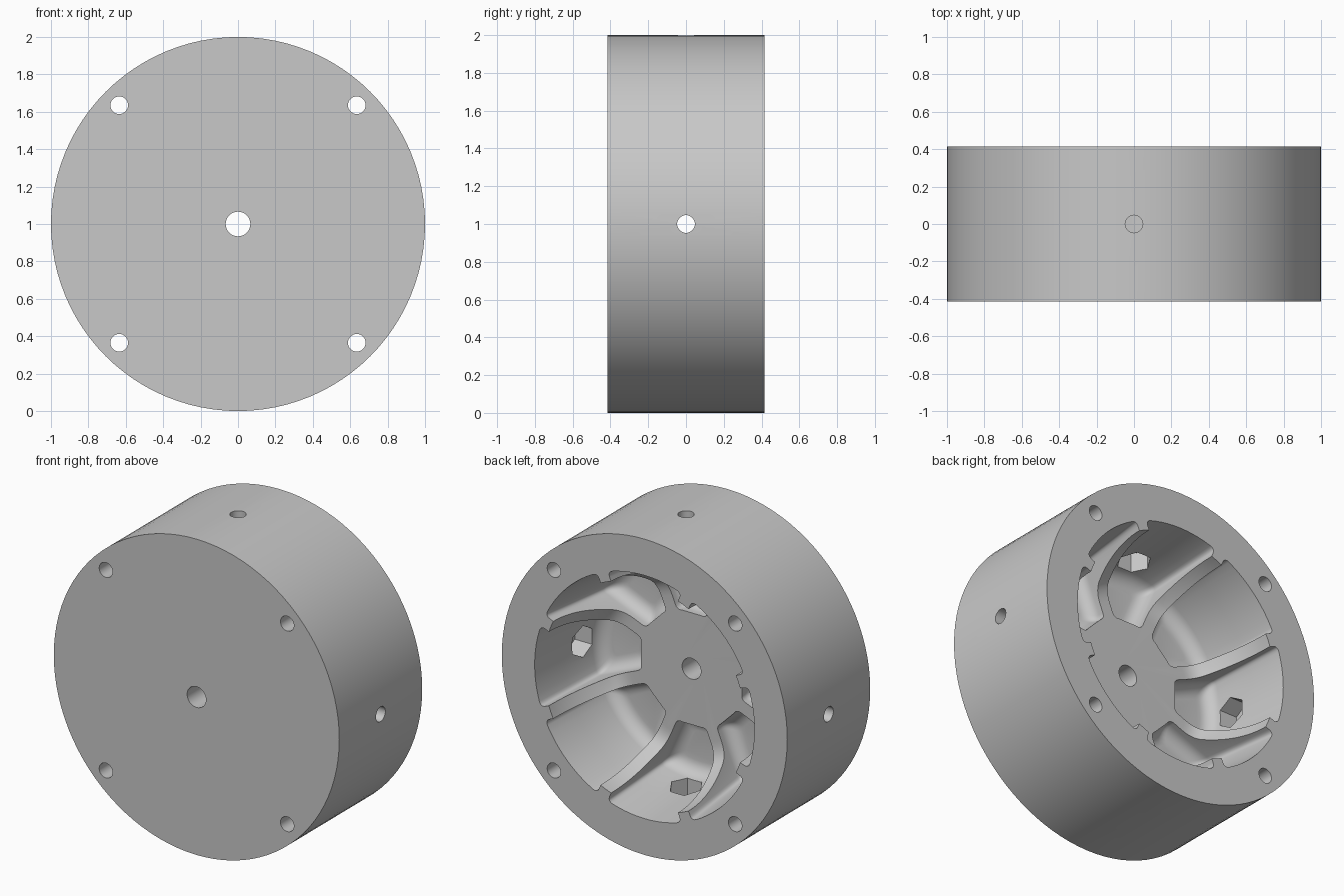
import bpy, bmesh
from math import sin, cos, tan, asin, pi, radians
from mathutils import Vector

old = bpy.data.objects.get("Cube")
if old:
    bpy.data.objects.remove(old, do_unlink=True)

HALF = 0.415            # half thickness of the drum
CENTRE = Vector((0, 0, 1))

grey = bpy.data.materials.new("grey")
grey.use_nodes = True
colour = (0.58, 0.58, 0.58, 1)
grey.diffuse_color = colour
grey.node_tree.nodes["Principled BSDF"].inputs["Base Color"].default_value = colour


def place(r, a, d):
    """Point at radius r, angle a and depth d below the back face."""
    return Vector((r * cos(a), HALF - d, 1 + r * sin(a)))


def loft(name, rings):
    """Closed solid through rings with equal point counts."""
    bm = bmesh.new()
    loops = [[bm.verts.new(p) for p in ring] for ring in rings]
    n = len(loops[0])
    for a, b in zip(loops, loops[1:]):
        for i in range(n):
            j = (i + 1) % n
            bm.faces.new((a[i], a[j], b[j], b[i]))
    bm.faces.new(loops[0])
    bm.faces.new(loops[-1])
    bmesh.ops.recalc_face_normals(bm, faces=bm.faces)
    mesh = bpy.data.meshes.new(name)
    bm.to_mesh(mesh)
    bm.free()
    mesh.materials.append(grey)
    obj = bpy.data.objects.new(name, mesh)
    bpy.context.collection.objects.link(obj)
    return obj


def rod(name, start, end, radius, sides, tip):
    """Prism from start to end with one corner pointing along tip."""
    u = Vector(tip)
    v = (end - start).normalized().cross(u)
    turn = [2 * pi * i / sides for i in range(sides)]
    return loft(name, [[p + radius * (u * cos(t) + v * sin(t)) for t in turn]
                       for p in (start, end)])


def bend(a, c, b, steps=5):
    """Rounded corner from a to b around c."""
    ts = [i / steps for i in range(steps + 1)]
    return [a * (1 - t) ** 2 + c * 2 * t * (1 - t) + b * t * t for t in ts]


def pocket_ring(mid, d, inset, outer):
    """Rounded sector outline between two parallel-sided ribs."""
    inner, gap, soft = 0.36 + inset, 0.04 + inset, 0.035
    half = pi / 8

    def arc_angle(r):
        return half - asin(gap / r)

    def at(r, a):
        return Vector((r * cos(a), r * sin(a), 0))
    ao, ai = arc_angle(outer), arc_angle(inner)
    so, si = soft / outer, min(soft / inner, ai * 0.6)
    pts = bend(at(outer - soft, -arc_angle(outer - soft)), at(outer, -ao), at(outer, -ao + so))
    pts += [at(outer, (ao - so) * k / 5) for k in range(-4, 5)]
    pts += bend(at(outer, ao - so), at(outer, ao), at(outer - soft, arc_angle(outer - soft)))
    pts += bend(at(inner + soft, arc_angle(inner + soft)), at(inner, ai), at(inner, ai - si))
    pts += bend(at(inner, -ai + si), at(inner, -ai), at(inner + soft, -arc_angle(inner + soft)))
    return [place(p.length, mid + p.to_2d().angle_signed(Vector((1, 0))), d) for p in pts]


cutters = []

# Spherical bowl with a softened flat floor
R, FLOOR = 0.71, 0.47
profile = [(R, -0.05)] + [(R * cos(radians(t)), R * sin(radians(t))) for t in range(0, 37, 3)]
edge = Vector((profile[-1][0], profile[-1][1], 0))
corner = Vector((edge.x - (FLOOR - edge.y) * tan(radians(36)), FLOOR, 0))
profile += [(p.x, p.y) for p in bend(edge, corner, Vector((0.45, FLOOR, 0)), 6)[1:]]
cutters.append(loft("bowl_cutter", [[place(r, 2 * pi * i / 96, d) for i in range(96)]
                                    for r, d in profile]))

# Eight deep pockets, leaving eight ribs
DEEP, FILLET = 0.58, 0.08
for k in range(8):
    mid = k * pi / 4
    rings = [pocket_ring(mid, d, 0, 0.77 - 0.1 * max(d, 0)) for d in (-0.05, 0, 0.25)]
    for s in range(7):
        t = s / 6 * pi / 2
        inset = FILLET * (1 - cos(t))
        d = DEEP - FILLET * (1 - sin(t))
        rings.append(pocket_ring(mid, d, inset, 0.77 - 0.1 * d - inset))
    cutters.append(loft("pocket_cutter", rings))

# Centre bore and four bolt holes
back = Vector((0, 0.6, 0))
spots = [(0, 0, 0.066)] + [(x, z, 0.047) for x in (-0.635, 0.635) for z in (-0.635, 0.635)]
for x, z, r in spots:
    p = CENTRE + Vector((x, 0, z))
    cutters.append(rod("bolt_hole_cutter", p - back, p + back, r, 32, (1, 0, 0)))

# Radial screw holes with hexagonal nut seats
for k in range(4):
    a = k * pi / 2
    out = Vector((cos(a), 0, sin(a)))
    side = (-sin(a), 0, cos(a))
    cutters.append(rod("screw_hole_cutter", CENTRE + out * 0.62, CENTRE + out * 1.1,
                       0.047, 32, side))
    cutters.append(rod("nut_seat_cutter", CENTRE + out * 0.6, CENTRE + out * 0.84,
                       0.1, 6, side))

# Drum body
drum = rod("drum_body", CENTRE + Vector((0, -HALF, 0)), CENTRE + Vector((0, HALF, 0)),
           1.0, 96, (1, 0, 0))
bpy.ops.object.select_all(action='DESELECT')
drum.select_set(True)
bpy.context.view_layer.objects.active = drum
for c in cutters:
    c.hide_render = True
    mod = drum.modifiers.new("cut", 'BOOLEAN')
    mod.operation = 'DIFFERENCE'
    mod.solver = 'EXACT'
    mod.object = c
    bpy.ops.object.modifier_apply(modifier=mod.name)
    bpy.data.objects.remove(c, do_unlink=True)
bpy.ops.object.shade_smooth_by_angle(angle=radians(30))
